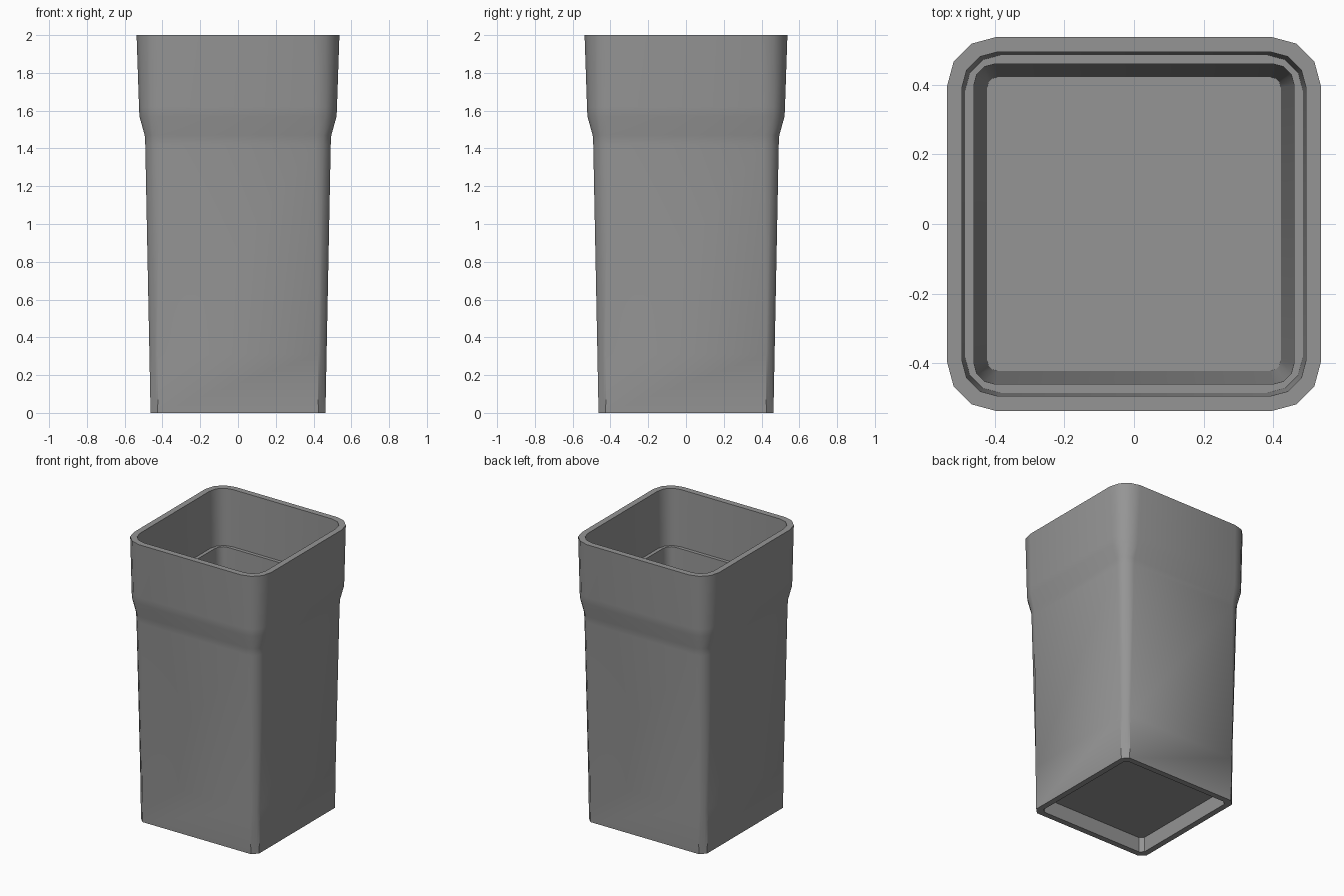
import bpy, bmesh, math

if "Cube" in bpy.data.objects:
    bpy.data.objects.remove(bpy.data.objects["Cube"])

SEGS = 3  # facets per rounded corner


def ring(half, r, z, rounded=True):
    """Square loop with arced or plainly chamfered corners."""
    pts = []
    for q in range(4):
        cx, cy = [(1, 1), (-1, 1), (-1, -1), (1, -1)][q]
        c = half - r
        for i in range(SEGS + 1):
            if rounded:
                a = math.pi / 2 * (q + i / SEGS)
                dx, dy = r * math.cos(a), r * math.sin(a)
            else:
                t, a0, a1 = i / SEGS, math.pi / 2 * q, math.pi / 2 * (q + 1)
                dx = r * ((1 - t) * math.cos(a0) + t * math.cos(a1))
                dy = r * ((1 - t) * math.sin(a0) + t * math.sin(a1))
            pts.append((cx * c + dx, cy * c + dy, z))
    return pts


# half width, corner radius, height, rounded corner
profile = [
    (0.415, 0.025, 0.10, False),   # underside recess
    (0.422, 0.025, 0.00, False),
    (0.463, 0.038, 0.00, False),   # foot
    (0.469, 0.045, 0.31, False),   # end of crisp corner chamfer
    (0.491, 0.080, 1.42, True),    # tapered body
    (0.494, 0.083, 1.47, True),    # shoulder
    (0.522, 0.115, 1.57, True),
    (0.524, 0.118, 1.62, True),
    (0.537, 0.140, 2.00, True),    # rim
    (0.495, 0.105, 2.00, True),
    (0.485, 0.100, 1.60, True),    # inner ledge
    (0.460, 0.060, 1.60, True),
    (0.422, 0.030, 0.14, True),    # inside floor
]

bm = bmesh.new()
loops = [[bm.verts.new(p) for p in ring(*row)] for row in profile]
n = len(loops[0])
for a, b in zip(loops, loops[1:]):
    for i in range(n):
        j = (i + 1) % n
        bm.faces.new((a[i], a[j], b[j], b[i]))
bm.faces.new(list(reversed(loops[0])))
bm.faces.new(loops[-1])
bmesh.ops.recalc_face_normals(bm, faces=bm.faces)

mesh = bpy.data.meshes.new("planter_pot")
bm.to_mesh(mesh)
bm.free()
pot = bpy.data.objects.new("planter_pot", mesh)
bpy.context.collection.objects.link(pot)

grey = bpy.data.materials.new("grey plastic")
grey.diffuse_color = (0.3, 0.3, 0.3, 1)
grey.use_nodes = True
grey.node_tree.nodes["Principled BSDF"].inputs["Base Color"].default_value = grey.diffuse_color
mesh.materials.append(grey)

bpy.context.view_layer.objects.active = pot
pot.select_set(True)
bpy.ops.object.shade_smooth_by_angle(angle=math.radians(40))
